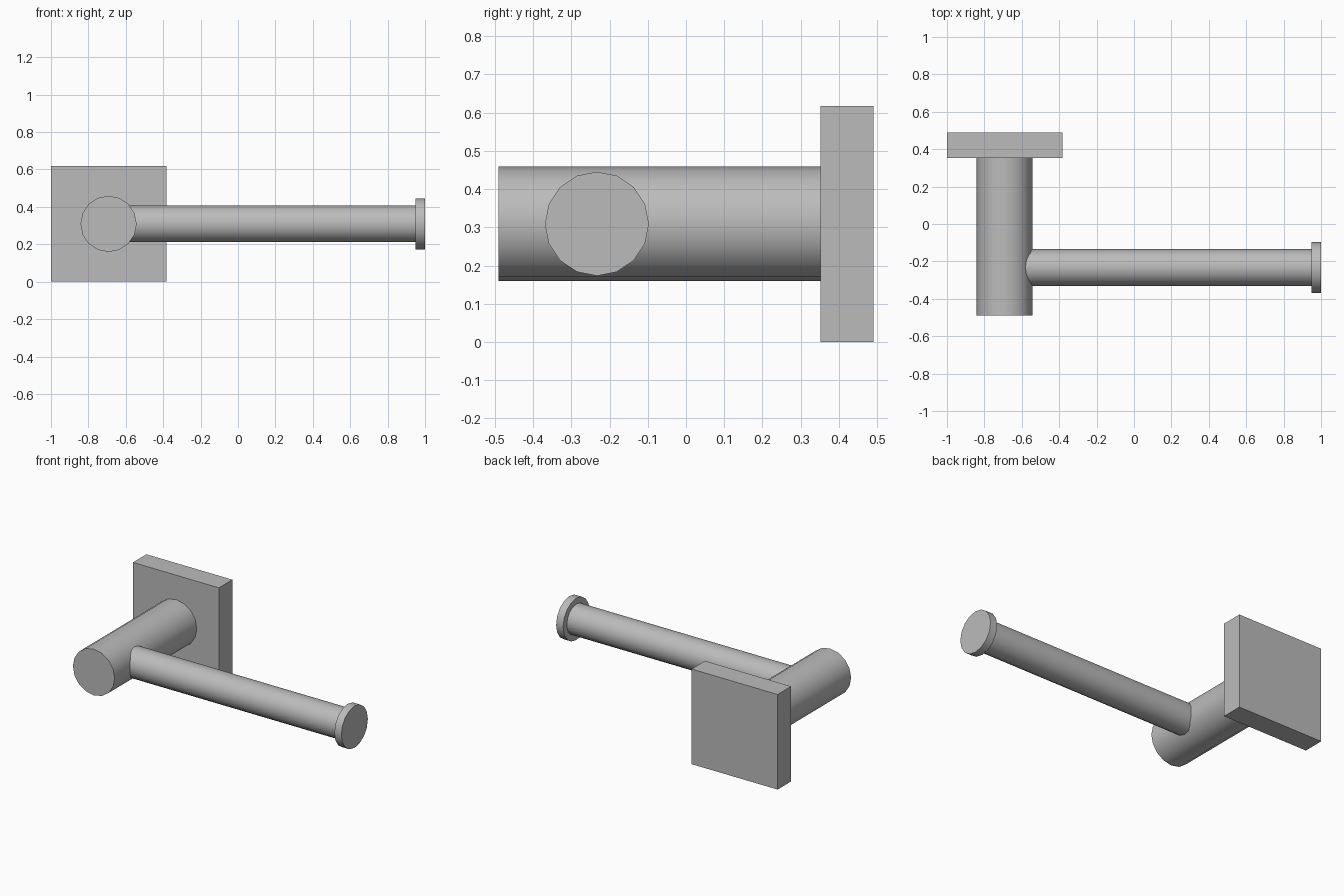
import bpy
from math import pi, radians

cube = bpy.data.objects.get("Cube")
if cube:
    bpy.data.objects.remove(cube, do_unlink=True)

# Brushed metal colour shared by every part
metal = bpy.data.materials.new("grey_metal")
metal.use_nodes = True
color = (0.5, 0.5, 0.5, 1)
metal.diffuse_color = color
metal.node_tree.nodes["Principled BSDF"].inputs["Base Color"].default_value = color

POST_X, ARM_Y, MID_Z = -0.692, -0.233, 0.309


def finish(name):
    obj = bpy.context.object
    obj.name = name
    obj.data.materials.append(metal)
    return obj


def rod(name, radius, start, end, axis):
    """Sixteen-sided rod from start to end along x or y."""
    if axis == "x":
        loc, rot = ((start + end) / 2, ARM_Y, MID_Z), (0, pi / 2, 0)
    else:
        loc, rot = (POST_X, (start + end) / 2, MID_Z), (pi / 2, 0, 0)
    bpy.ops.mesh.primitive_cylinder_add(
        vertices=16, radius=radius, depth=end - start, location=loc, rotation=rot)
    finish(name)
    bpy.ops.object.shade_smooth_by_angle(angle=radians(30))


# Square wall plate
bpy.ops.mesh.primitive_cube_add(size=1, location=(POST_X, 0.421, MID_Z))
plate = finish("wall_plate")
plate.scale = (0.617, 0.138, 0.617)

# Post standing out from the plate, roll arm and its end cap
rod("post", 0.15, -0.49, 0.352, "y")
rod("arm", 0.098, POST_X, 0.95, "x")
rod("end_cap", 0.136, 0.95, 1.0, "x")
